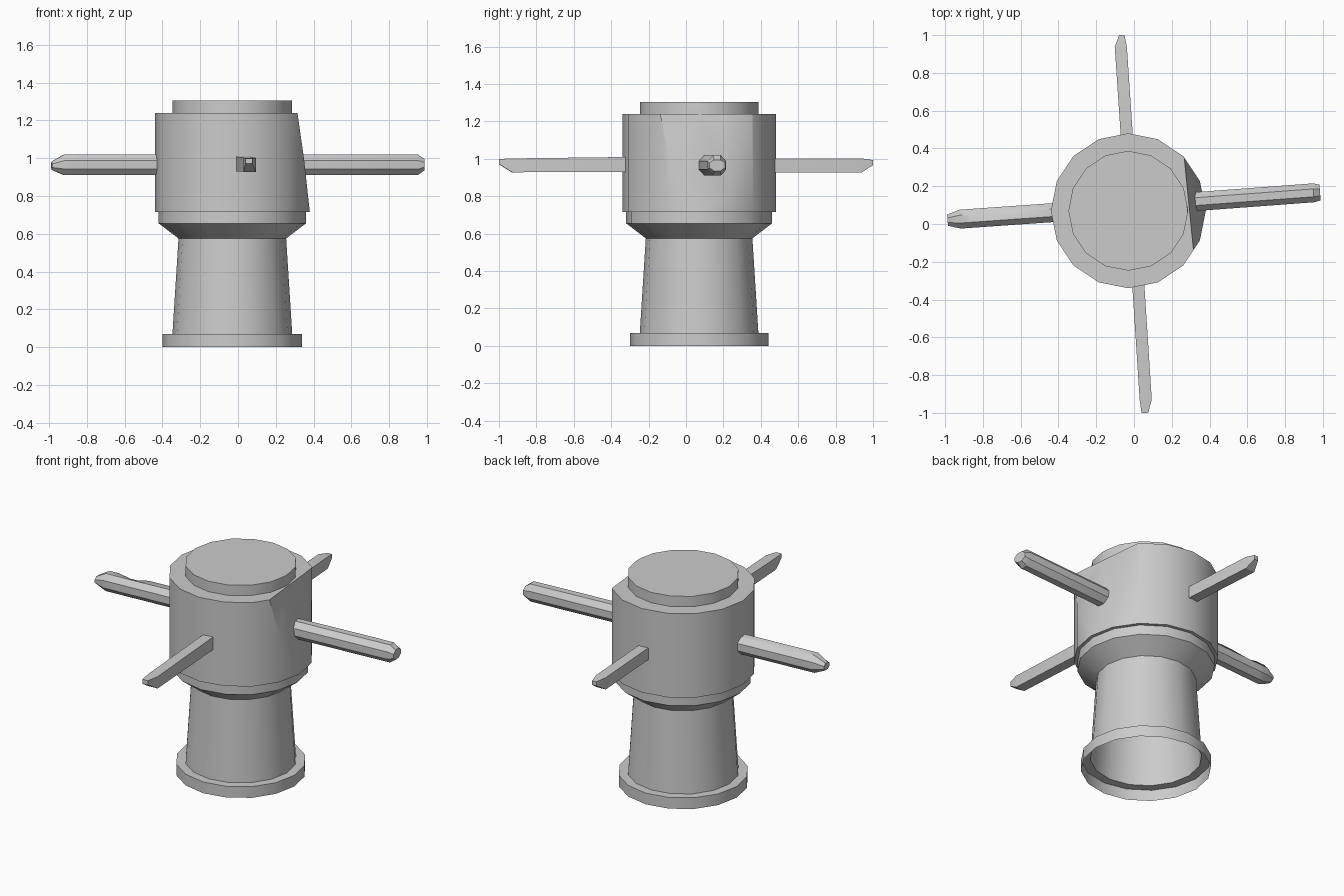
import bpy, bmesh, math
from mathutils import Vector

if "Cube" in bpy.data.objects:
    bpy.data.objects.remove(bpy.data.objects["Cube"])

CX, CY, SIDES = -0.03, 0.07, 16


def finish(bm, name):
    bmesh.ops.recalc_face_normals(bm, faces=bm.faces)
    mesh = bpy.data.meshes.new(name)
    bm.to_mesh(mesh)
    bm.free()
    obj = bpy.data.objects.new(name, mesh)
    bpy.context.collection.objects.link(obj)
    bpy.ops.object.select_all(action='DESELECT')
    obj.select_set(True)
    bpy.context.view_layer.objects.active = obj
    bpy.ops.object.shade_smooth_by_angle(angle=math.radians(30))
    return obj


def skin(bm, rings):
    for a, b in zip(rings, rings[1:]):
        n = len(a)
        for i in range(n):
            j = (i + 1) % n
            bm.faces.new((a[i], a[j], b[j], b[i]))


# Turned body: hollow foot, tapered column, collar, head and cap
profile = [(0.37, 0), (0.37, 0.07), (0.317, 0.07), (0.285, 0.575), (0.39, 0.655),
           (0.39, 0.715), (0.41, 0.715), (0.41, 1.24), (0.317, 1.24), (0.317, 1.305)]
bm = bmesh.new()
rings = [[bm.verts.new((CX + r * math.cos(2 * math.pi * i / SIDES),
                        CY + r * math.sin(2 * math.pi * i / SIDES), z))
          for i in range(SIDES)] for r, z in profile]
skin(bm, rings)
bm.faces.new(rings[-1])

# Slanted flat sliced off the +x side of the head
p, q, s = Vector((0.315, -0.14, 1.24)), Vector((0.265, 0.36, 1.24)), Vector((0.375, 0.12, 0.715))
normal = (q - p).cross(s - p)
if normal.x < 0:
    normal.negate()
cut = bmesh.ops.bisect_plane(bm, geom=bm.verts[:] + bm.edges[:] + bm.faces[:], dist=1e-5,
                             plane_co=p, plane_no=normal, clear_outer=True)
edges = [e for e in cut['geom_cut'] if isinstance(e, bmesh.types.BMEdge) and e.is_boundary]
bmesh.ops.holes_fill(bm, edges=edges, sides=0)
finish(bm, "body")


def bar(name, stations, sides, chip=None):
    """Loft a bar through stations of (x, y, z, half width, half height)."""
    bm = bmesh.new()
    d = Vector(stations[-1][:3]) - Vector(stations[0][:3])
    side = Vector((-d.y, d.x, 0)).normalized()
    k = 1 / math.cos(math.pi / sides)
    rings = []
    for x, y, z, w, h in stations:
        ring = []
        for i in range(sides):
            a = 2 * math.pi * (i + 0.5) / sides
            ring.append(bm.verts.new(Vector((x, y, z)) + side * (w * k * math.cos(a))
                                     + Vector((0, 0, h * k * math.sin(a)))))
        rings.append(ring)
    skin(bm, rings)
    bm.faces.new(rings[0])
    bm.faces.new(rings[-1])
    if chip:
        rings[chip[0]][chip[1]].co.z -= 0.02
    return finish(bm, name)


# Four bars, turned a few degrees from the axes, with tapered tips
Z = 0.965
bar("right_bar", [(0.25, 0.113, Z, 0.05, 0.055), (0.95, 0.165, Z, 0.05, 0.055),
                  (0.985, 0.167, Z, 0.042, 0.03)], 8)
bar("left_bar", [(-0.36, 0.065, Z, 0.05, 0.055), (-0.66, 0.044, Z, 0.05, 0.055),
                 (-0.76, 0.037, Z, 0.05, 0.055), (-0.86, 0.03, Z, 0.05, 0.055),
                 (-0.92, 0.026, Z, 0.05, 0.055), (-0.987, 0.02, 0.96, 0.03, 0.022)], 8, (2, 2))
bar("back_bar", [(-0.035, 0.42, Z, 0.032, 0.037), (-0.07, 0.94, Z, 0.032, 0.037),
                 (-0.065, 1.0, 0.98, 0.014, 0.013)], 4)
bar("front_bar", [(0.02, -0.28, 0.97, 0.032, 0.04), (0.062, -0.93, Z, 0.032, 0.037),
                  (0.058, -1.0, 0.985, 0.018, 0.014)], 4)
